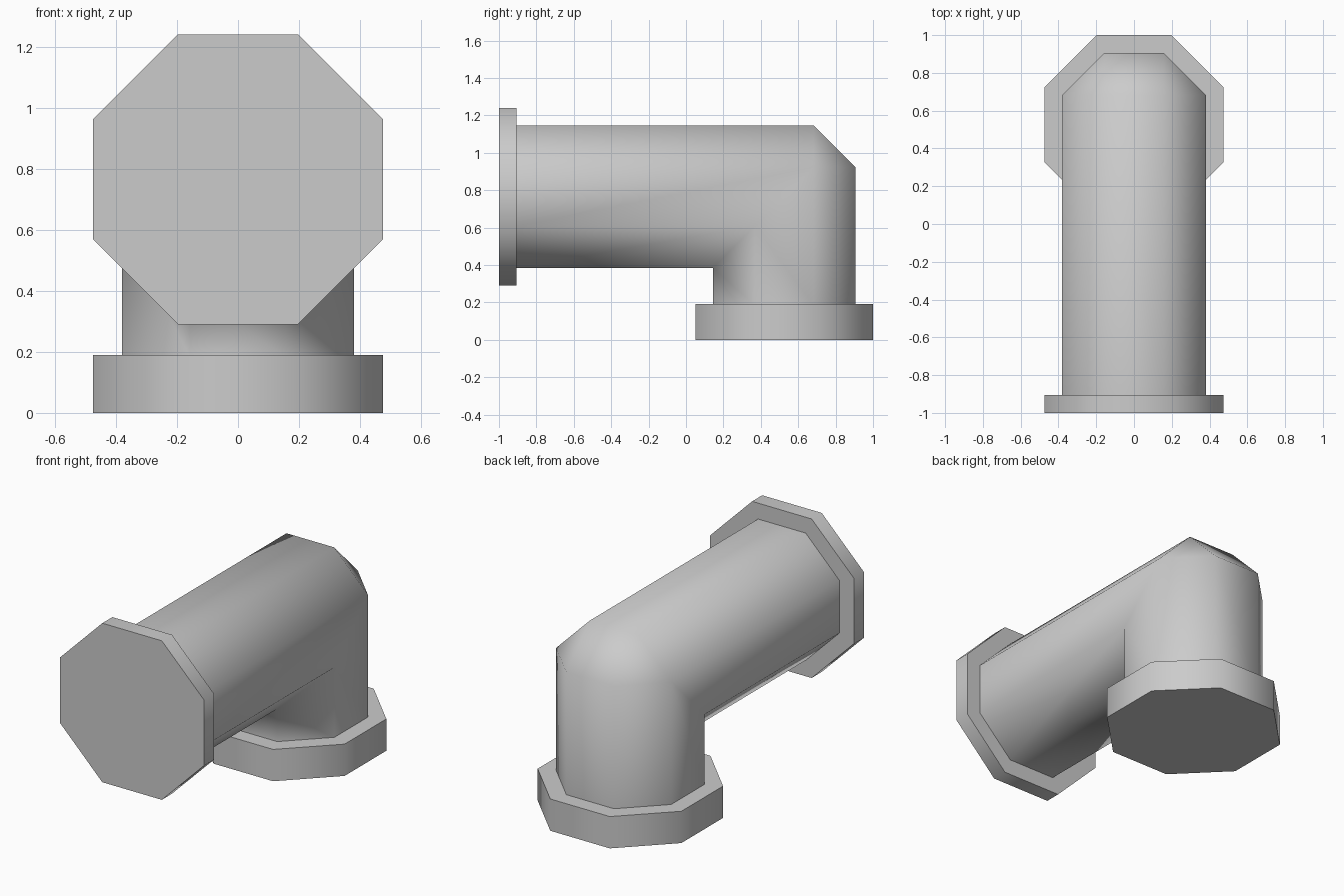
import bpy, bmesh, math

cube = bpy.data.objects.get("Cube")
if cube:
    bpy.data.objects.remove(cube, do_unlink=True)

AXIS_Z = 0.765   # height of the horizontal run
AXIS_Y = 0.525   # depth of the vertical run
PIPE = 0.38      # half width of the pipe
FLANGE = 0.475   # half width of the end flanges

grey = bpy.data.materials.new("pipe_grey")
grey.use_nodes = True
colour = (0.6, 0.6, 0.6, 1)
grey.diffuse_color = colour
grey.node_tree.nodes["Principled BSDF"].inputs["Base Color"].default_value = colour


def octagon(half):
    """Flat-sided octagon points, half = distance from centre to a side."""
    r = half / math.cos(math.pi / 8)
    angles = [math.pi / 8 + i * math.pi / 4 for i in range(8)]
    return [(r * math.cos(t), r * math.sin(t)) for t in angles]


def across(half, y):
    """Ring around the horizontal run; y may depend on the outward offset."""
    return [(a, y(b), AXIS_Z + b) for a, b in octagon(half)]


def upright(half, z):
    """Ring around the vertical run."""
    return [(a, AXIS_Y + b, z(b)) for a, b in octagon(half)]


def loft(name, rings, capped):
    bm = bmesh.new()
    loops = [[bm.verts.new(p) for p in ring] for ring in rings]
    for r, s in zip(loops, loops[1:]):
        for i in range(8):
            j = (i + 1) % 8
            bm.faces.new((r[i], r[j], s[j], s[i]))
    if capped:
        bm.faces.new(loops[0])
        bm.faces.new(loops[-1])
    bmesh.ops.remove_doubles(bm, verts=bm.verts, dist=0.0005)
    bmesh.ops.recalc_face_normals(bm, faces=bm.faces)
    mesh = bpy.data.meshes.new(name)
    bm.to_mesh(mesh)
    bm.free()
    mesh.materials.append(grey)
    obj = bpy.data.objects.new(name, mesh)
    bpy.context.collection.objects.link(obj)
    bpy.ops.object.select_all(action="DESELECT")
    obj.select_set(True)
    bpy.context.view_layer.objects.active = obj
    bpy.ops.object.shade_smooth_by_angle(angle=math.radians(60))


# Elbow pipe: mitred on the inside, chamfered on the outer corner
limit = PIPE * math.tan(math.pi / 8)
loft("elbow_pipe", [
    across(PIPE, lambda b: -0.91),
    across(PIPE, lambda b: AXIS_Y + min(b, limit)),
    upright(PIPE, lambda b: AXIS_Z + min(b, limit)),
    upright(PIPE, lambda b: 0.185),
], False)

# End flanges
loft("front_flange", [across(FLANGE, lambda b: -1.0),
                      across(FLANGE, lambda b: -0.905)], True)
loft("base_flange", [upright(FLANGE, lambda b: 0.0),
                     upright(FLANGE, lambda b: 0.19)], True)
